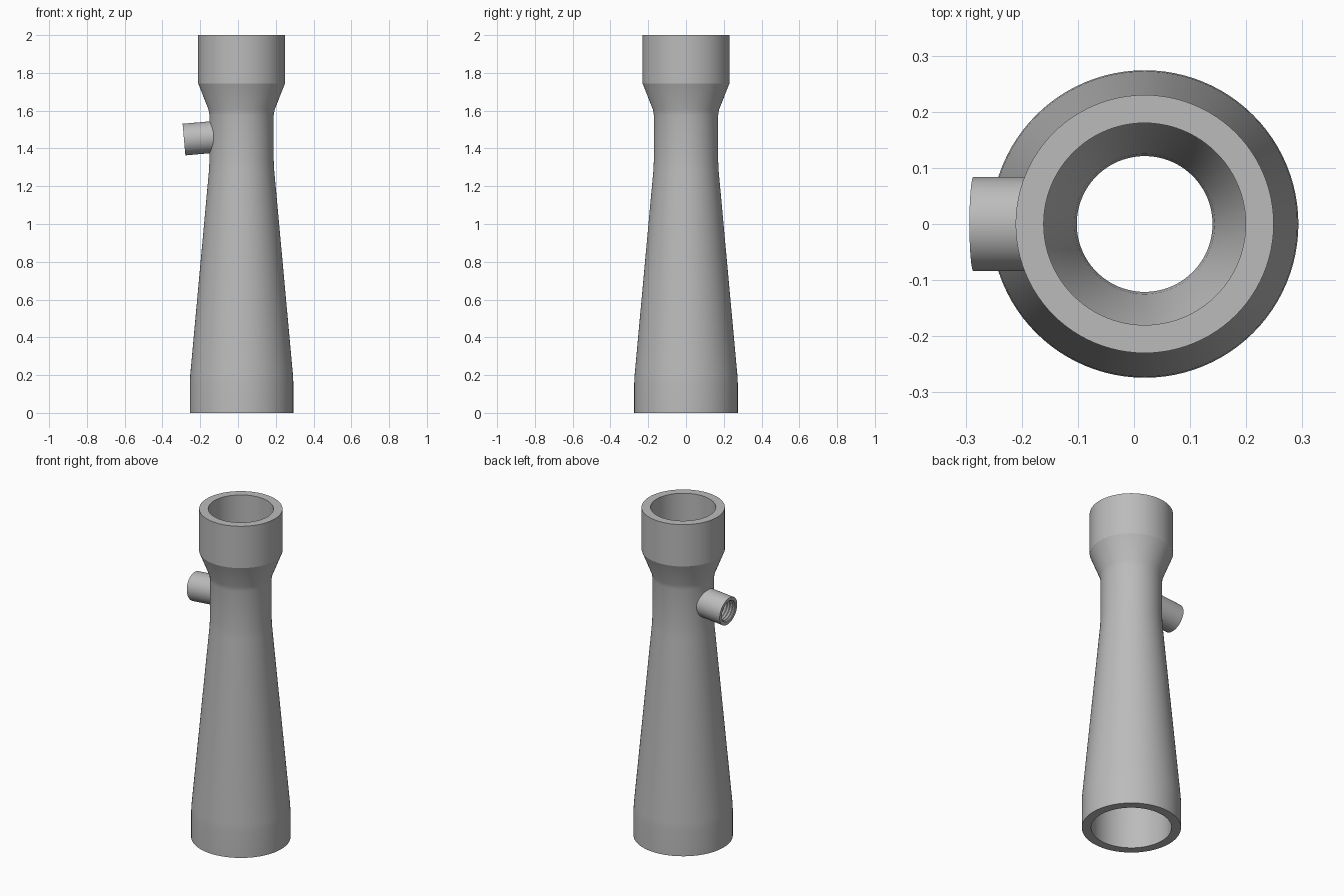
import bpy, math
from mathutils import Vector

cube = bpy.data.objects.get("Cube")
if cube:
    bpy.data.objects.remove(cube, do_unlink=True)

grey = bpy.data.materials.new("plain grey")
grey.use_nodes = True
grey.diffuse_color = (0.5, 0.5, 0.5, 1)
grey.node_tree.nodes["Principled BSDF"].inputs["Base Color"].default_value = grey.diffuse_color

CENTRE = 0.019


def revolve(name, profile, sides):
    """Solid of revolution about z from (radius, height) points, capped at both ends."""
    verts, faces = [], []
    for r, z in profile:
        for i in range(sides):
            a = math.tau * i / sides
            verts.append((r * math.cos(a), r * math.sin(a), z))
    for j in range(len(profile) - 1):
        for i in range(sides):
            k = (i + 1) % sides
            faces.append((j * sides + i, j * sides + k, (j + 1) * sides + k, (j + 1) * sides + i))
    faces.append(tuple(reversed(range(sides))))
    faces.append(tuple(range(len(verts) - sides, len(verts))))
    mesh = bpy.data.meshes.new(name)
    mesh.from_pydata(verts, [], faces)
    mesh.materials.append(grey)
    obj = bpy.data.objects.new(name, mesh)
    bpy.context.collection.objects.link(obj)
    return obj


def combine(target, other, operation):
    """Apply a boolean and discard the helper."""
    bpy.context.view_layer.update()
    mod = target.modifiers.new(operation, "BOOLEAN")
    mod.object, mod.operation, mod.solver = other, operation, "EXACT"
    bpy.context.view_layer.objects.active = target
    bpy.ops.object.modifier_apply(modifier=mod.name)
    bpy.data.objects.remove(other, do_unlink=True)


def aim_port(obj):
    """Place on the port mouth, with local +z running into the body."""
    tilt = math.radians(5)
    inward = Vector((math.cos(tilt), 0, math.sin(tilt)))
    obj.rotation_euler = inward.to_track_quat("Z", "Y").to_euler()
    obj.location = (-0.286, 0, 1.447)


# Outer body: straight foot, long taper, throat, flare and collar
body = revolve("nozzle_body", [
    (0.274, 0), (0.274, 0.16), (0.272, 0.2), (0.173, 1.28), (0.17, 1.34),
    (0.17, 1.575), (0.175, 1.605), (0.23, 1.745), (0.23, 2)], 96)
body.location.x = CENTRE

# Slightly tilted side port
port = revolve("side_port", [(0.084, 0), (0.084, 0.25)], 64)
aim_port(port)
combine(body, port, "UNION")

# Through bore following the outer shape
bore = revolve("bore_cutter", [
    (0.222, -0.05), (0.222, 0.16), (0.22, 0.2), (0.124, 1.28), (0.121, 1.34),
    (0.121, 1.575), (0.125, 1.605), (0.18, 1.745), (0.18, 2.05)], 96)
bore.location.x = CENTRE
combine(body, bore, "DIFFERENCE")

# Threaded port hole, opening into the throat
pitch = 0.018
thread = [(0.064, -0.02), (0.064, 0.004)]
for i in range(7):
    z = 0.01 + i * pitch
    thread += [(0.056, z), (0.064, z + pitch / 2)]
thread += [(0.056, 0.14), (0.056, 0.3)]
hole = revolve("port_cutter", thread, 48)
aim_port(hole)
combine(body, hole, "DIFFERENCE")

# Smooth walls with crisp rims
bpy.ops.object.select_all(action="DESELECT")
body.select_set(True)
bpy.context.view_layer.objects.active = body
bpy.ops.object.shade_smooth_by_angle(angle=math.radians(19))
